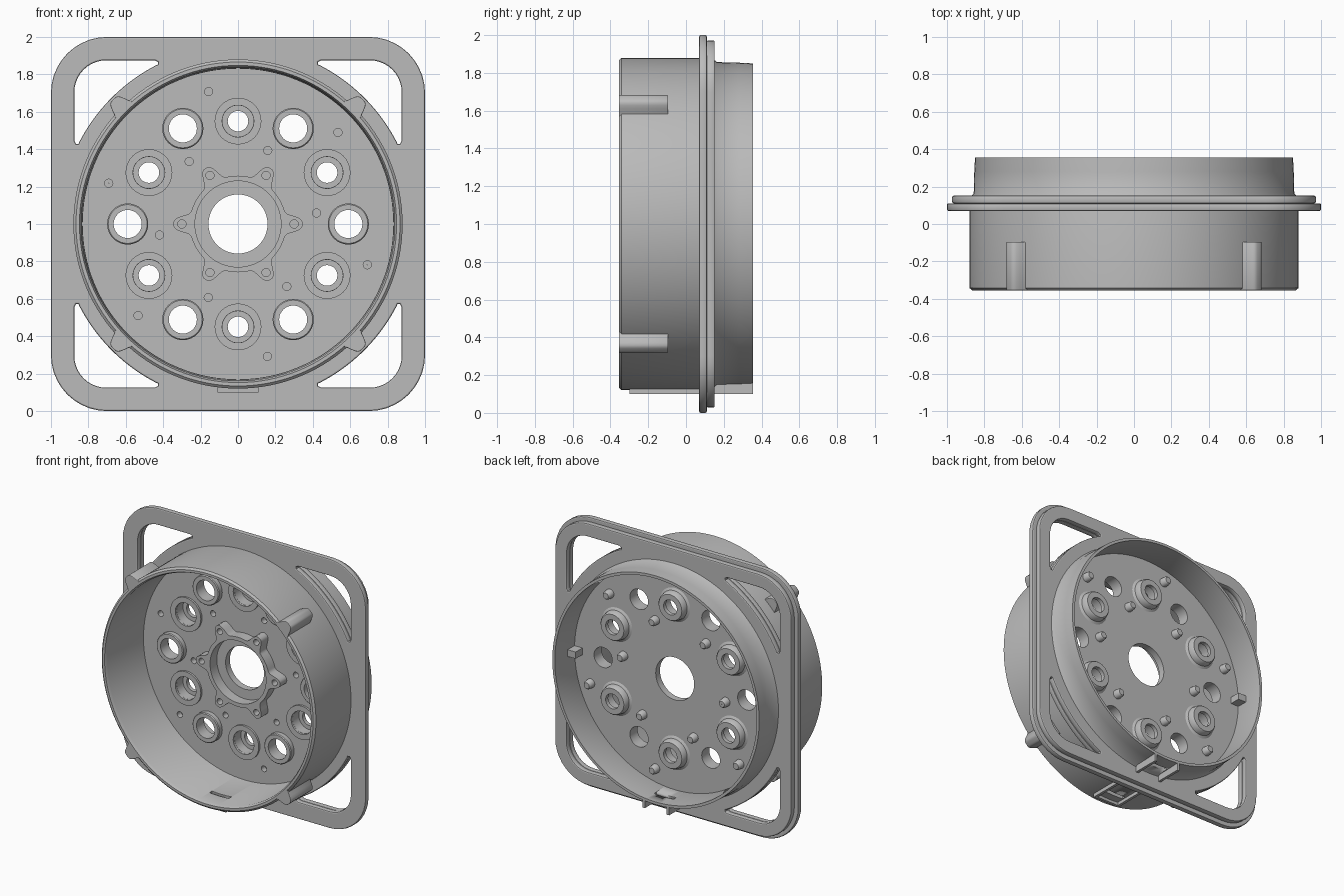
import bpy, bmesh, math
from math import sin, cos, pi, radians
from mathutils import Matrix

cube = bpy.data.objects.get("Cube")
if cube:
    bpy.data.objects.remove(cube, do_unlink=True)

grey = bpy.data.materials.new("satin grey")
grey.use_nodes = True
grey.diffuse_color = (0.5, 0.5, 0.5, 1)
grey.node_tree.nodes["Principled BSDF"].inputs["Base Color"].default_value = grey.diffuse_color
SIXTHS = [radians(60 * i) for i in range(6)]


def finish(ob, name, angle=35):
    ob.name = ob.data.name = name
    ob.data.materials.clear()
    ob.data.materials.append(grey)
    bpy.ops.object.select_all(action='DESELECT')
    ob.select_set(True)
    bpy.context.view_layer.objects.active = ob
    bpy.ops.object.shade_smooth_by_angle(angle=radians(angle))
    return ob


def from_bmesh(bm, name):
    bmesh.ops.recalc_face_normals(bm, faces=bm.faces)
    me = bpy.data.meshes.new(name)
    bm.to_mesh(me)
    bm.free()
    ob = bpy.data.objects.new(name, me)
    bpy.context.collection.objects.link(ob)
    return finish(ob, name)


def lathe(name, profile, x=0, z=0, seg=32):
    """Turn a closed (radius, y) profile around an axis parallel to y."""
    bm = bmesh.new()
    rings = [[bm.verts.new((x + r * cos(2 * pi * i / seg), y, 1 + z + r * sin(2 * pi * i / seg)))
              for i in range(seg)] for r, y in profile]
    for k, ring in enumerate(rings):
        nxt = rings[(k + 1) % len(rings)]
        for i in range(seg):
            j = (i + 1) % seg
            bm.faces.new((ring[i], ring[j], nxt[j], nxt[i]))
    return from_bmesh(bm, name)


def boxes(name, spans):
    """One mesh made of boxes, each given as three (low, high) spans."""
    bm = bmesh.new()
    for span in spans:
        mid = [(a + b) / 2 for a, b in span]
        size = [b - a for a, b in span]
        bmesh.ops.create_cube(bm, size=1, matrix=Matrix.Translation(mid) @ Matrix.Diagonal(size + [1]))
    return from_bmesh(bm, name)


def plate(name, loops, y0, y1, bevel=0.0):
    """Extrude nested outlines, drawn in x and z about the centre, along y."""
    cu = bpy.data.curves.new(name, 'CURVE')
    cu.dimensions, cu.fill_mode = '2D', 'BOTH'
    for loop in loops:
        sp = cu.splines.new('POLY')
        sp.points.add(len(loop) - 1)
        for p, (x, z) in zip(sp.points, loop):
            p.co = (x, z, 0, 1)
        sp.use_cyclic_u = True
    cu.extrude = (y1 - y0) / 2 - bevel
    cu.bevel_depth, cu.offset, cu.bevel_resolution = bevel, -bevel, 1
    ob = bpy.data.objects.new(name, cu)
    bpy.context.collection.objects.link(ob)
    bpy.ops.object.select_all(action='DESELECT')
    ob.select_set(True)
    bpy.context.view_layer.objects.active = ob
    bpy.ops.object.convert(target='MESH')
    ob = bpy.context.view_layer.objects.active
    ob.data.transform(Matrix.Translation((0, (y0 + y1) / 2, 1)) @ Matrix.Rotation(pi / 2, 4, 'X'))
    return finish(ob, name)


def arc(r, a0, a1, n, cx=0, cz=0):
    return [(cx + r * cos(a0 + (a1 - a0) * i / n), cz + r * sin(a0 + (a1 - a0) * i / n))
            for i in range(n + 1)]


def circle(r, cx=0, cz=0, n=32):
    return arc(r, 0, 2 * pi * (n - 1) / n, n - 1, cx, cz)


def turned(loop, a):
    return [(x * cos(a) - z * sin(a), x * sin(a) + z * cos(a)) for x, z in loop]


def ring_of(radius, first):
    return [(radius * cos(a + radians(first)), radius * sin(a + radians(first))) for a in SIXTHS]


def rounded_square(half, r):
    c = half - r
    return [p for k in range(4) for p in turned(arc(r, 0, pi / 2, 10, c, c), k * pi / 2)]


# Square flange in two layers with four corner windows
window = (arc(0.955, radians(62.5), radians(27.5), 20) + [(0.853, 0.428), (0.866, 0.427), (0.875, 0.445)]
          + arc(0.17, 0, pi / 2, 10, 0.705, 0.705) + [(0.445, 0.875), (0.427, 0.866), (0.428, 0.853)])
openings = [turned(window, k * pi / 2) for k in range(4)] + [circle(0.85, n=96)]
plate("flange_front", [rounded_square(1.0, 0.3)] + openings, 0.07, 0.11, 0.008)
plate("flange_back", [rounded_square(0.972, 0.275)] + openings, 0.11, 0.152, 0.008)

# Drum wall in front and thinner ring behind
shell = lathe("drum_shell", [(0.835, 0.09), (0.838, -0.335), (0.848, -0.355), (0.866, -0.355),
                             (0.88, -0.342), (0.88, 0.09), (0.868, 0.15), (0.857, 0.165), (0.854, 0.28),
                             (0.85, 0.355), (0.83, 0.355), (0.825, 0.12)], seg=128)
slots = boxes("slot_cutter", [((-0.08, 0.08), (y, y + 0.03), (0.05, 0.25)) for y in (-0.22, 0.23)])
slots.hide_render = True
slots.hide_viewport = True
cut = shell.modifiers.new("slots", 'BOOLEAN')
cut.object, cut.solver = slots, 'EXACT'

# Inner disc with all its holes
bosses, collars = ring_of(0.55, 30), ring_of(0.59, 0)
pins = ring_of(0.725, 42.5) + ring_of(0.424, 8)
plate("inner_disc", [circle(0.833, n=128), circle(0.158, n=64)]
      + [circle(0.084, *p) for p in bosses] + [circle(0.075, *p) for p in collars]
      + [circle(0.022, *p, n=16) for p in pins], 0.08, 0.13)

# Stepped bosses, open collars and locating pins
for p in bosses:
    lathe("stepped_boss", [(0.085, 0.065), (0.125, 0.065), (0.125, 0.13), (0.108, 0.14), (0.103, 0.175),
                           (0.095, 0.185), (0.055, 0.185), (0.055, 0.155), (0.085, 0.155)], *p)
for p in collars:
    lathe("open_collar", [(0.075, 0.04), (0.104, 0.04), (0.11, 0.046), (0.11, 0.1), (0.075, 0.1)], *p)
for p in pins:
    lathe("locating_pin", [(0.0005, 0.125), (0.034, 0.125), (0.03, 0.17), (0.022, 0.18),
                           (0.0005, 0.18)], *p, seg=20)

# Six-eared hub with a bore
star = []
for i in range(180):
    a = 2 * pi * i / 180
    d = abs((a + pi / 6) % (pi / 3) - pi / 6)
    r = 0.258 + 0.087 * math.exp(-(d / 0.16) ** 3)
    star.append((r * cos(a), r * sin(a)))
plate("hub", [star, circle(0.23, n=64)] + [circle(0.022, *p, n=16) for p in ring_of(0.3, 0)], 0.0, 0.085)

# Rounded lugs on the outside of the drum
lug = [((0.86 + 0.083 * math.exp(-(d / 0.058) ** 4)) * cos(d), (0.86 + 0.083 * math.exp(-(d / 0.058) ** 4)) * sin(d))
       for d in [-0.12 + 0.01 * i for i in range(25)]] + arc(0.85, 0.12, -0.12, 8)
for k in range(4):
    plate("drum_lug", [turned(lug, pi / 4 + k * pi / 2)], -0.355, -0.095, 0.004)

# Small stops inside the back ring
for side in (-1, 1):
    span = sorted((side * 0.76, side * 0.835))
    boxes("ring_stop", [(span, (0.12, 0.21), (0.975, 1.025))])

# Latch brackets under the drum
rails = [(sorted((s * 0.09, s * 0.11)), y, (0.1, 0.165)) for s in (-1, 1) for y in ((-0.3, 0.08), (0.14, 0.355))]
boxes("latch_bracket", rails + [((-0.11, 0.11), (-0.3, -0.28), (0.1, 0.14))])
